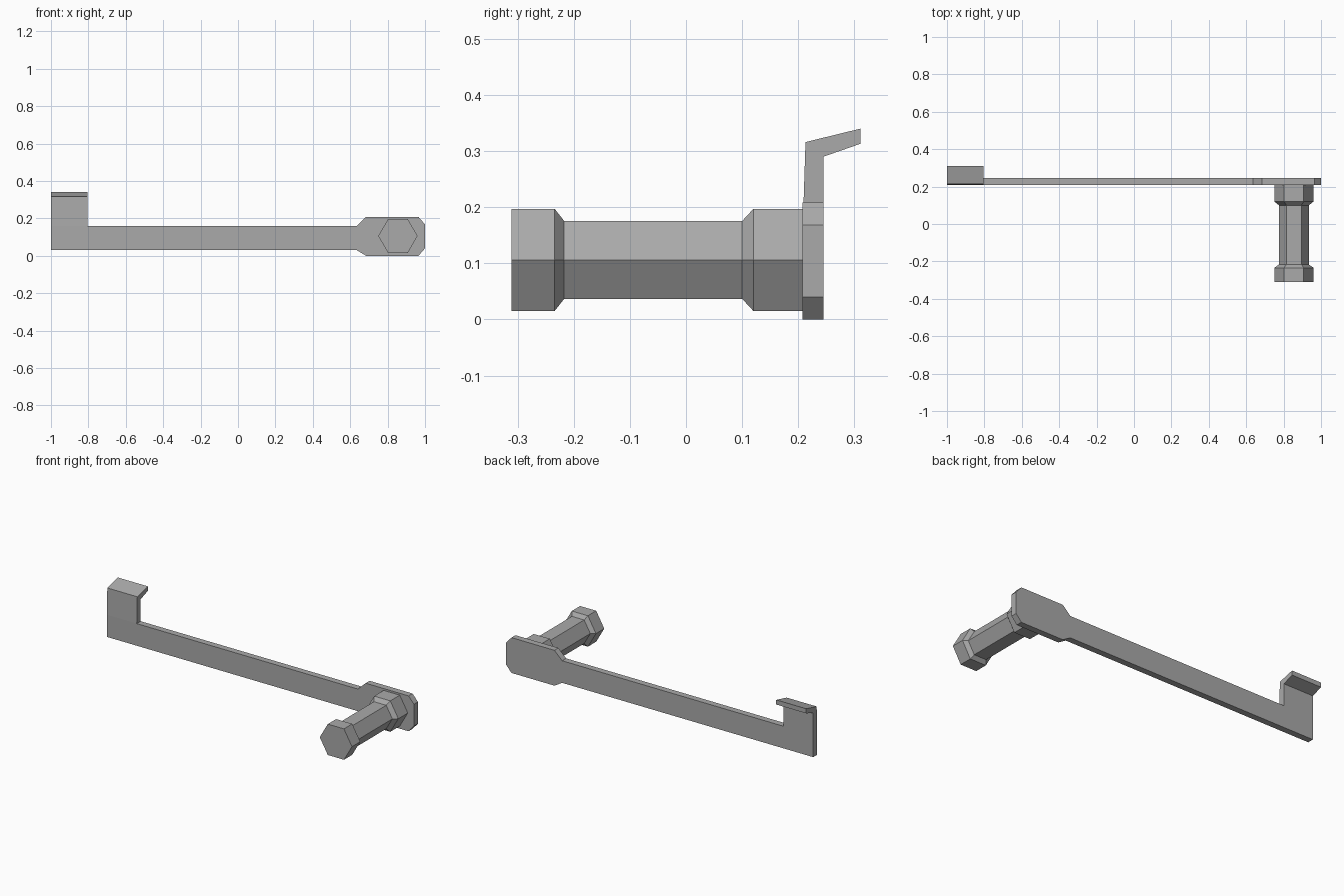
import bpy, bmesh, math

cube = bpy.data.objects.get("Cube")
if cube:
    bpy.data.objects.remove(cube, do_unlink=True)

grey = bpy.data.materials.new("plain grey")
grey.use_nodes = True
GREY = (0.4, 0.4, 0.4, 1)
grey.diffuse_color = GREY
grey.node_tree.nodes["Principled BSDF"].inputs["Base Color"].default_value = GREY


def add_object(name, bm):
    bmesh.ops.recalc_face_normals(bm, faces=bm.faces)
    mesh = bpy.data.meshes.new(name)
    bm.to_mesh(mesh)
    bm.free()
    mesh.materials.append(grey)
    obj = bpy.data.objects.new(name, mesh)
    bpy.context.collection.objects.link(obj)
    return obj


# Flat arm with a wide chamfered mounting end
FRONT, BACK = 0.208, 0.245
outline = [(-1, 0.03), (0.635, 0.03), (0.685, 0), (0.965, 0), (1, 0.04),
           (1, 0.168), (0.965, 0.208), (0.685, 0.208), (0.635, 0.16),
           (-0.805, 0.16), (-1, 0.16)]
bm = bmesh.new()
front, back = [[bm.verts.new((x, y, z)) for x, z in outline] for y in (FRONT, BACK)]
bm.faces.new(front)
bm.faces.new(back[::-1])
n = len(outline)
for i in range(n):
    j = (i + 1) % n
    face = bm.faces.new((front[j], front[i], back[i], back[j]))
    if i == n - 2:
        tip = face

# Upright tab, then the lip bent backwards
for front_yz, back_yz in (((0.213, 0.316), (BACK, 0.29)),
                          ((0.311, 0.34), (0.311, 0.313))):
    tip = bmesh.ops.extrude_discrete_faces(bm, faces=[tip])["faces"][0]
    for v in tip.verts:
        v.co.yz = front_yz if v.co.y < 0.23 else back_yz
add_object("hooked_arm", bm)

# Six-sided handle with a thicker collar at each end
CX, CZ = 0.855, 0.106
COLLAR, GRIP = 0.105, 0.08
sections = [(-0.311, COLLAR), (-0.234, COLLAR), (-0.217, GRIP),
            (0.1, GRIP), (0.12, COLLAR), (FRONT, COLLAR)]
bm = bmesh.new()
rings = []
for y, r in sections:
    rings.append([bm.verts.new((CX + r * math.cos(k * math.pi / 3), y,
                                CZ + r * math.sin(k * math.pi / 3)))
                  for k in range(6)])
for a, b in zip(rings, rings[1:]):
    for k in range(6):
        m = (k + 1) % 6
        bm.faces.new((a[k], a[m], b[m], b[k]))
bm.faces.new(rings[0])
bm.faces.new(rings[-1])
add_object("hex_handle", bm)
